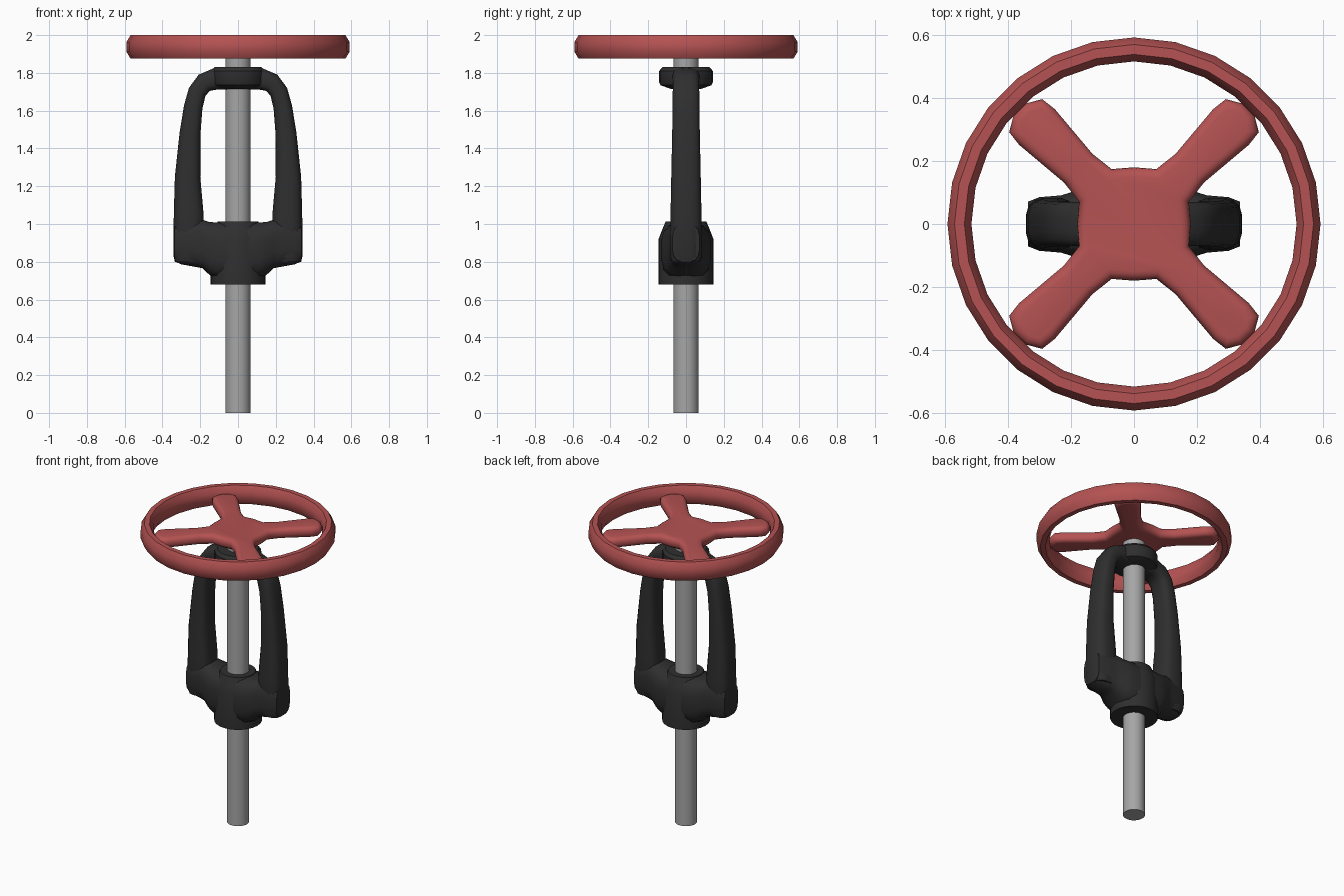
import bpy, bmesh, math
from mathutils import Vector

if "Cube" in bpy.data.objects:
    bpy.data.objects.remove(bpy.data.objects["Cube"])


def material(name, rgb):
    m = bpy.data.materials.new(name)
    m.diffuse_color = (*rgb, 1)
    m.use_nodes = True
    m.node_tree.nodes["Principled BSDF"].inputs["Base Color"].default_value = m.diffuse_color
    return m


RED = material("red_paint", (0.46, 0.085, 0.085))
BLACK = material("black_iron", (0.028, 0.028, 0.028))
STEEL = material("grey_steel", (0.38, 0.38, 0.38))


def finish(name, bm, mat, angle=40):
    bmesh.ops.remove_doubles(bm, verts=bm.verts, dist=1e-5)
    bmesh.ops.recalc_face_normals(bm, faces=bm.faces)
    me = bpy.data.meshes.new(name)
    bm.to_mesh(me)
    bm.free()
    ob = bpy.data.objects.new(name, me)
    bpy.context.collection.objects.link(ob)
    me.materials.append(mat)
    bpy.ops.object.select_all(action='DESELECT')
    ob.select_set(True)
    bpy.context.view_layer.objects.active = ob
    bpy.ops.object.shade_smooth_by_angle(angle=math.radians(angle))
    return ob


def skin(bm, rings, closed=False):
    """Bridge successive vertex rings; cap the ends when open."""
    rings = [[bm.verts.new(p) for p in r] for r in rings]
    n = len(rings[0])
    pairs = list(zip(rings, rings[1:])) + ([(rings[-1], rings[0])] if closed else [])
    for a, b in pairs:
        for i in range(n):
            j = (i + 1) % n
            bm.faces.new((a[i], a[j], b[j], b[i]))
    if not closed:
        bm.faces.new(rings[0])
        bm.faces.new(rings[-1])


def lathe(name, profile, mat, sides=24, closed=False):
    bm = bmesh.new()
    skin(bm, [[(r * math.cos(2 * math.pi * i / sides), r * math.sin(2 * math.pi * i / sides), z)
               for i in range(sides)] for r, z in profile], closed)
    return finish(name, bm, mat)


def sweep(name, half, mat, vertical=False, sides=16, power=0.65):
    """Sweep a rounded-box section along an xz path (x, z, half depth, half y), mirrored in x."""
    path = [(-x, z, a, b) for x, z, a, b in half] + \
           [p for p in reversed(half) if p[0] > 1e-6]
    rings = []
    for i, (x, z, a, b) in enumerate(path):
        p, q = path[max(i - 1, 0)], path[min(i + 1, len(path) - 1)]
        t = Vector((q[0] - p[0], 0, q[1] - p[1])).normalized()
        nrm = Vector((0, 0, 1)) if vertical else Vector((-t.z, 0, t.x))
        ring = []
        for k in range(sides):
            w = 2 * math.pi * (k + 0.5) / sides
            c, s = math.cos(w), math.sin(w)
            u = math.copysign(abs(c) ** power, c)
            v = math.copysign(abs(s) ** power, s)
            ring.append(Vector((x, 0, z)) + nrm * (a * u) + Vector((0, b * v, 0)))
        rings.append(ring)
    bm = bmesh.new()
    skin(bm, rings)
    return finish(name, bm, mat, 50)


# Stem
lathe("stem", [(0.067, 0), (0.067, 1.92)], STEEL)

# Handwheel rim: octagonal section, 28 segments
rim = []
for k in range(8):
    w = math.pi / 8 + k * math.pi / 4
    rim.append((0.553 + 0.0411 * math.cos(w), 1.9375 + 0.0676 * math.sin(w)))
lathe("wheel_rim", rim, RED, 28, True).data.shade_smooth()

# Handwheel hub with four rounded spokes
side = [(0.173, 0.073), (0.25, 0.064), (0.435, 0.08), (0.485, 0.074), (0.513, 0.027)]
spoke = [(r, -w) for r, w in side] + [(r, w) for r, w in reversed(side)] + [(0.127, 0.127)]
bm = bmesh.new()
outline = []
for k in range(4):
    a = math.pi / 4 + k * math.pi / 2
    for x, y in spoke:
        outline.append(bm.verts.new((x * math.cos(a) - y * math.sin(a),
                                     x * math.sin(a) + y * math.cos(a), 1.895)))
face = bm.faces.new(outline)
ext = bmesh.ops.extrude_face_region(bm, geom=[face])
top = [v for v in ext["geom"] if isinstance(v, bmesh.types.BMVert)]
bmesh.ops.translate(bm, verts=top, vec=(0, 0, 0.07))
bmesh.ops.recalc_face_normals(bm, faces=bm.faces)
rims = [e for e in bm.edges if abs(e.verts[0].co.z - e.verts[1].co.z) < 1e-4]
bmesh.ops.bevel(bm, geom=rims, offset=0.03, segments=4, profile=0.5,
                affect='EDGES', clamp_overlap=True)
finish("wheel_spokes", bm, RED, 60)

# Yoke arch: both arms and the crown
sweep("yoke_arch", [
    (0.262, 0.80, 0.072, 0.075), (0.262, 0.83, 0.081, 0.085), (0.261, 1.05, 0.080, 0.083),
    (0.267, 1.25, 0.068, 0.079), (0.254, 1.48, 0.056, 0.074), (0.237, 1.62, 0.050, 0.072),
    (0.216, 1.70, 0.049, 0.071), (0.178, 1.748, 0.053, 0.071), (0.12, 1.768, 0.058, 0.072),
    (0, 1.772, 0.060, 0.072)], BLACK)

# Yoke crown boss
lathe("yoke_crown", [(0.08, 1.715), (0.135, 1.735), (0.142, 1.75), (0.142, 1.81),
                     (0.125, 1.83)], BLACK)

# Yoke base: bridge to the arms, and the round collar
sweep("yoke_bridge", [
    (0.335, 0.90, 0.10, 0.072), (0.30, 0.90, 0.115, 0.086), (0.23, 0.90, 0.128, 0.092),
    (0.19, 0.895, 0.130, 0.105), (0.15, 0.87, 0.142, 0.122), (0.11, 0.86, 0.150, 0.132),
    (0, 0.86, 0.150, 0.137)], BLACK, vertical=True)
lathe("yoke_collar", [(0.145, 0.68), (0.145, 0.92), (0.13, 0.96), (0.108, 1.013)], BLACK)
